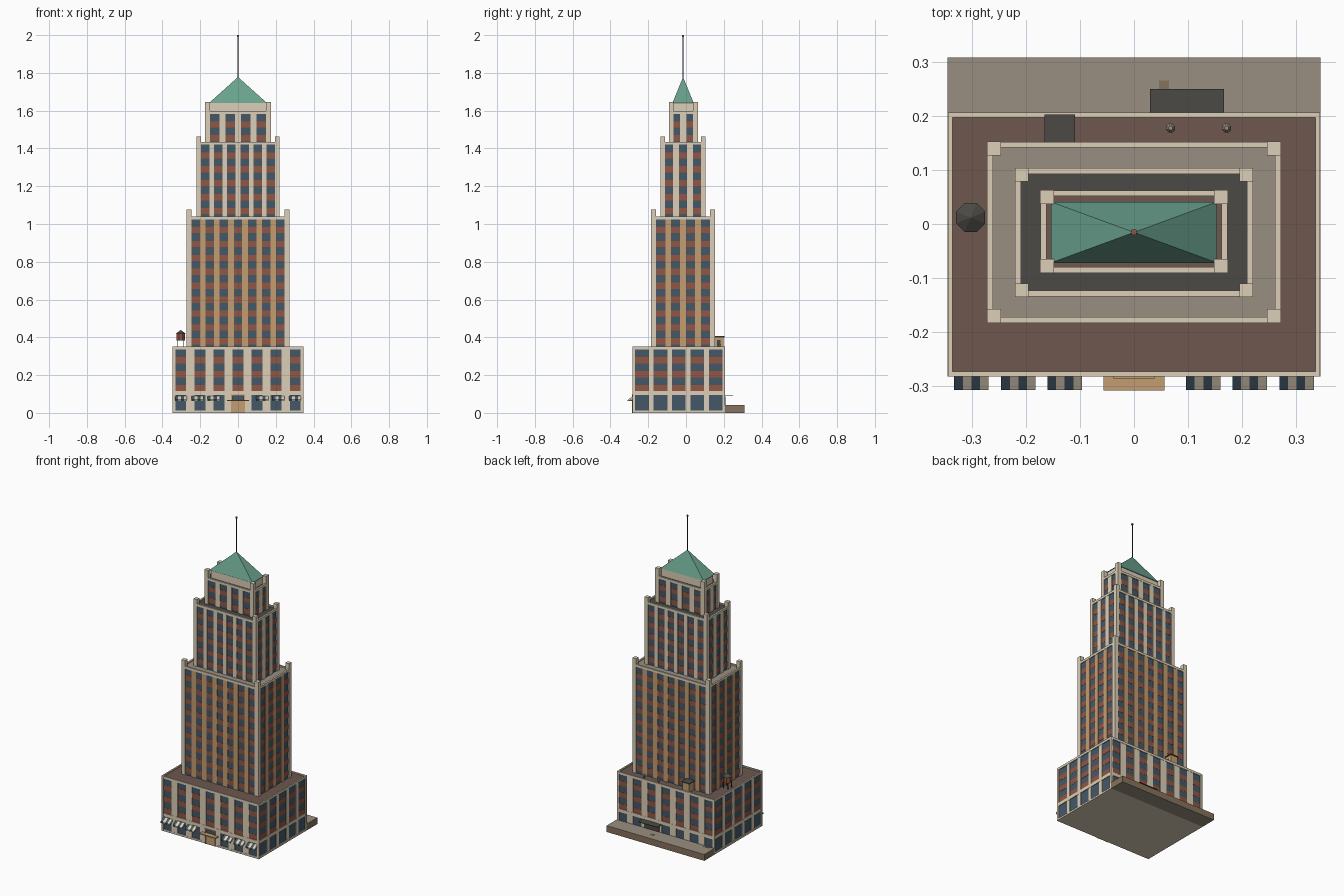
import bpy, bmesh, math
from mathutils import Matrix

if "Cube" in bpy.data.objects:
    bpy.data.objects.remove(bpy.data.objects["Cube"])


def material(name, r, g, b):
    m = bpy.data.materials.new(name)
    lin = [((c / 255 + 0.055) / 1.055) ** 2.4 for c in (r, g, b)]
    m.diffuse_color = (*lin, 1)
    m.use_nodes = True
    m.node_tree.nodes["Principled BSDF"].inputs["Base Color"].default_value = m.diffuse_color
    return m


CREAM = material("cream stone", 220, 207, 183)
BRICK = material("red brick", 145, 86, 68)
GLASS = material("blue glass", 68, 88, 103)
TAN = material("tan stone", 195, 157, 113)
BROWN = material("brown roofing", 109, 87, 79)
TAUPE = material("taupe concrete", 153, 143, 128)
DARK = material("dark grey", 76, 74, 69)
GREEN = material("copper green", 106, 162, 142)
DOCK = material("dock brown", 134, 114, 93)
BLACK = material("mast black", 66, 60, 66)


def finish(name, bm, *mats):
    bmesh.ops.recalc_face_normals(bm, faces=bm.faces)
    me = bpy.data.meshes.new(name)
    bm.to_mesh(me)
    bm.free()
    for m in mats:
        me.materials.append(m)
    ob = bpy.data.objects.new(name, me)
    bpy.context.collection.objects.link(ob)
    return ob


def boxes(name, mat, items):
    """One object from boxes given as (x0, x1, y0, y1, z0, z1)."""
    bm = bmesh.new()
    for x0, x1, y0, y1, z0, z1 in items:
        mtx = Matrix.Translation(((x0 + x1) / 2, (y0 + y1) / 2, (z0 + z1) / 2))
        bmesh.ops.create_cube(bm, size=1, matrix=mtx @ Matrix.Diagonal((x1 - x0, y1 - y0, z1 - z0, 1)))
    return finish(name, bm, mat)


def cones(name, mat, items, sides=8):
    """One object from cones or cylinders given as (x, y, z0, z1, r0, r1)."""
    bm = bmesh.new()
    for x, y, z0, z1, r0, r1 in items:
        mtx = Matrix.Translation((x, y, (z0 + z1) / 2)) @ Matrix.Rotation(math.pi / sides, 4, 'Z')
        bmesh.ops.create_cone(bm, cap_ends=True, segments=sides, radius1=r0, radius2=r1,
                              depth=z1 - z0, matrix=mtx)
    return finish(name, bm, mat)


def inset(w, y0, y1, d, z0, z1):
    return (-w + d, w - d, y0 + d, y1 - d, z0, z1)


def ring(w, y0, y1, t, z0, z1):
    return [(-w, w, y0, y0 + t, z0, z1), (-w, w, y1 - t, y1, z0, z1),
            (-w, -w + t, y0 + t, y1 - t, z0, z1), (w - t, w, y0 + t, y1 - t, z0, z1)]


def corners(w, y0, y1, c, z0, z1):
    return [(x, x + c, y, y + c, z0, z1) for x in (-w, w - c) for y in (y0, y1 - c)]


def piers(w, y0, y1, c, nx, ny, px, py, z0, z1, d=0.002, t=0.01):
    """Upright piers between the bays of all four walls."""
    out = []
    pitch = (2 * (w - c) + px) / nx
    for i in range(1, nx):
        x = -w + c + i * pitch - px
        out += [(x, x + px, y0 + d, y0 + t, z0, z1), (x, x + px, y1 - t, y1 - d, z0, z1)]
    pitch = (y1 - y0 - 2 * c + py) / ny
    for i in range(1, ny):
        y = y0 + c + i * pitch - py
        out += [(-w + d, -w + t, y, y + py, z0, z1), (w - t, w - d, y, y + py, z0, z1)]
    return out


def tier(name, w, y0, y1, c, z0, z1, ztop, win0, floors, nx, ny, px, py, pier_mat, roof_mat, cope=0.011):
    """Glass core, brick floor bands, piers, corner posts, coping and roof."""
    boxes(name + "_windows", GLASS, [inset(w, y0, y1, 0.006, z0, z1 - 0.012)])
    step = (z1 - 0.015 - win0) / floors
    boxes(name + "_brick_bands", BRICK,
          [inset(w, y0, y1, 0.005, win0 + i * step, win0 + (i + 0.45) * step) for i in range(floors)])
    boxes(name + "_piers", pier_mat, piers(w, y0, y1, c, nx, ny, px, py, z0, z1 - 0.01))
    boxes(name + "_corner_posts", CREAM, corners(w, y0, y1, c, z0, ztop))
    boxes(name + "_coping", CREAM, ring(w - 0.0005, y0 + 0.0005, y1 - 0.0005, cope, z1 - 0.015, z1))
    boxes(name + "_roof", roof_mat, [inset(w, y0, y1, 0.005, z1 - 0.014, z1 - 0.007)])


# Stacked tiers of the tower
W, Y0, Y1 = 0.346, -0.283, 0.207
tier("base", W, Y0, Y1, 0.014, 0.002, 0.351, 0.342, 0.115, 3, 7, 5, 0.0435, 0.025, CREAM, BROWN, 0.0085)
tier("lower_tower", 0.273, -0.184, 0.153, 0.026, 0.342, 1.04, 1.077, 0.362, 9, 7, 4, 0.03, 0.03, TAN, TAUPE)
tier("middle_tower", 0.221, -0.135, 0.104, 0.025, 1.03, 1.435, 1.463, 1.052, 5, 6, 3, 0.025, 0.031, CREAM, DARK)
tier("upper_tower", 0.174, -0.091, 0.063, 0.026, 1.42, 1.597, 1.646, 1.44, 2, 4, 2, 0.032, 0.033, CREAM, BROWN)

# Ground floor trim and underside
boxes("ground_floor_band", CREAM, [inset(W, Y0, Y1, 0.001, 0.094, 0.115)])
boxes("plinth", CREAM, [inset(W, Y0, Y1, 0.001, 0.001, 0.012)])
boxes("underside", CREAM, [inset(W, Y0, Y1, 0.0, 0, 0.002)])

# Crown block, hipped copper roof and mast
boxes("crown_block", CREAM, [(-0.147, 0.147, -0.066, 0.036, 1.585, 1.641)])
bm = bmesh.new()
base = [bm.verts.new((x, y, 1.64)) for x, y in
        ((-0.154, -0.072), (0.154, -0.072), (0.154, 0.041), (-0.154, 0.041))]
apex = bm.verts.new((0, -0.0155, 1.778))
bm.faces.new(base)
for i in range(4):
    bm.faces.new((base[i], base[(i + 1) % 4], apex))
finish("copper_roof", bm, GREEN)
cones("mast", BLACK, [(0, -0.0155, 1.765, 1.995, 0.003, 0.003)], 6)
boxes("mast_tip", BRICK, [(-0.005, 0.005, -0.0205, -0.0105, 1.991, 2.0)])

# Striped shop awnings: sloped wedges with alternating strips
bm = bmesh.new()
for cx in (-0.3015, -0.2145, -0.1285, 0.1285, 0.2145, 0.3015):
    for k in range(4):
        xa = cx - 0.032 + k * 0.016
        prof = [(Y0 + 0.004, 0.09), (Y0 - 0.025, 0.07), (Y0 - 0.025, 0.062), (Y0 + 0.004, 0.075)]
        a = [bm.verts.new((xa, y, z)) for y, z in prof]
        b = [bm.verts.new((xa + 0.016, y, z)) for y, z in prof]
        quads = [a, b[::-1]] + [(a[i], b[i], b[(i + 1) % 4], a[(i + 1) % 4]) for i in range(4)]
        for q in quads:
            bm.faces.new(q).material_index = k % 2
finish("awnings", bm, GLASS, CREAM)

# Front entrance
boxes("entrance_frame", TAN, [(-0.038, -0.029, Y0 - 0.004, Y0 + 0.012, 0, 0.097),
                              (0.029, 0.038, Y0 - 0.004, Y0 + 0.012, 0, 0.097),
                              (-0.029, 0.029, Y0 - 0.004, Y0 + 0.012, 0.09, 0.097),
                              (-0.029, 0.029, Y0 - 0.002, Y0 + 0.012, 0, 0.062)])
boxes("entrance_canopy", TAN, [(-0.057, 0.057, Y0 - 0.026, Y0 + 0.005, 0.063, 0.069)])

# Rear loading dock with canopy, door, low crate and bins
boxes("dock_slab", DOCK, [(-W, W, Y1, 0.309, 0.001, 0.039)])
boxes("dock_top", TAUPE, [(-W, W, Y1, 0.309, 0.039, 0.041)])
boxes("dock_underside", TAUPE, [(-W, W, Y1, 0.309, 0, 0.001)])
boxes("dock_canopy", DARK, [(0.03, 0.167, Y1 - 0.004, 0.25, 0.089, 0.092)])
boxes("dock_door", DARK, [(0.045, 0.152, Y1 - 0.012, Y1 + 0.001, 0.04, 0.086)])
boxes("crate", DOCK, [(0.046, 0.065, 0.248, 0.266, 0.035, 0.043)])
cones("bins", TAUPE, [(-0.328 + i * 0.016, 0.218, 0.035, 0.043, 0.006, 0.006) for i in range(4)], 6)

# Stair house on the base roof
boxes("stair_house", TAN, [(-0.162, -0.113, 0.15, 0.199, 0.33, 0.4)])
boxes("stair_house_roof", DARK, [(-0.166, -0.109, 0.15, 0.203, 0.4, 0.406)])
boxes("stair_house_door", DARK, [(-0.114, -0.111, 0.163, 0.183, 0.336, 0.385)])

# Roof ventilators
cones("vent_pipes", TAUPE, [(x, 0.178, 0.33, 0.358, 0.005, 0.005) for x in (0.068, 0.172)])
cones("vent_caps", TAUPE, [(x, 0.178, 0.358, 0.366, 0.009, 0.004) for x in (0.068, 0.172)])

# Water tank on legs
TX, TY = -0.303, 0.012
boxes("tank_legs", DARK, [(TX + x - 0.002, TX + x + 0.002, TY + y - 0.002, TY + y + 0.002, 0.33, 0.384)
                          for x in (-0.016, 0.016) for y in (-0.016, 0.016)])
cones("tank_body", BRICK, [(TX, TY, 0.382, 0.42, 0.025, 0.025)])
cones("tank_roof", DARK, [(TX, TY, 0.42, 0.438, 0.029, 0.001)])
